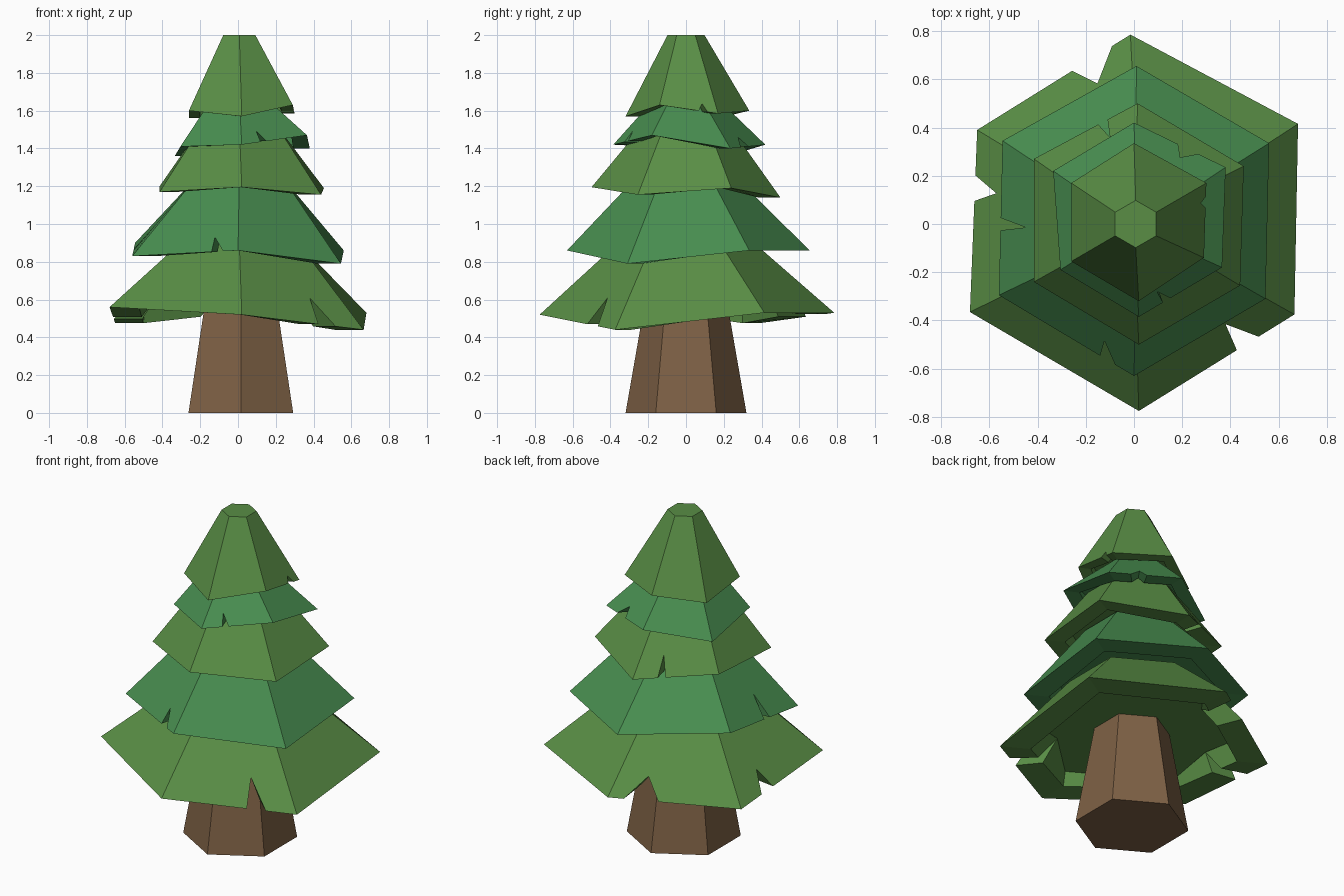
import bpy, bmesh, math
from mathutils import Vector

if "Cube" in bpy.data.objects:
    bpy.data.objects.remove(bpy.data.objects["Cube"])


def material(name, rgb):
    m = bpy.data.materials.new(name)
    m.diffuse_color = (*rgb, 1)
    m.use_nodes = True
    m.node_tree.nodes["Principled BSDF"].inputs["Base Color"].default_value = m.diffuse_color
    return m


def finish(name, bm, mat):
    bmesh.ops.recalc_face_normals(bm, faces=bm.faces)
    me = bpy.data.meshes.new(name)
    bm.to_mesh(me)
    bm.free()
    me.materials.append(mat)
    ob = bpy.data.objects.new(name, me)
    bpy.context.collection.objects.link(ob)
    return ob


def hexagon(r, z, cx=0.0):
    # counter-clockwise, starting at the front corner
    return [Vector((cx + r * math.sin(k * math.pi / 3), -r * math.cos(k * math.pi / 3), z))
            for k in range(6)]


def tier(name, rim, top_r, top_z, lift, notches, mat):
    """Hollow, uneven hexagonal skirt; notches = (side, t0, t_apex, t1, depth)."""
    bm = bmesh.new()
    rim = [Vector(p) for p in rim]
    top = hexagon(top_r, top_z, 0.007)
    ceil_z = sum(p.z for p in rim) / 6 + lift
    ceil = [Vector((p.x * .75, p.y * .75, ceil_z)) for p in rim]
    tv = [bm.verts.new(p) for p in top]
    cv = [bm.verts.new(p) for p in ceil]

    def pair(p):
        # outer point and its inner-lip partner
        return (bm.verts.new(p),
                bm.verts.new((p.x * .77, p.y * .77, min(p.z, ceil_z - .005))))

    corners = [pair(p) for p in rim]
    for i in range(6):
        j = (i + 1) % 6
        line = [corners[i]]
        for side, t0, ta, t1, d in notches:
            if side == i:
                apex = rim[i].lerp(rim[j], ta).lerp(top[i].lerp(top[j], ta), d)
                line += [pair(rim[i].lerp(rim[j], t0)), pair(apex),
                         pair(rim[i].lerp(rim[j], t1))]
        line.append(corners[j])
        bm.faces.new([a for a, b in line] + [tv[j], tv[i]])
        bm.faces.new([b for a, b in line] + [cv[j], cv[i]])
        for (a, b), (c, e) in zip(line, line[1:]):
            bm.faces.new((a, c, e, b))
    bm.faces.new(tv)
    bm.faces.new(cv)
    return finish(name, bm, mat)


leaf = material("leaf_green", (0.10, 0.27, 0.06))
pine = material("pine_green", (0.065, 0.27, 0.08))
bark = material("bark_brown", (0.21, 0.12, 0.06))

# Trunk
bm = bmesh.new()
lo = [bm.verts.new(p) for p in hexagon(.32, 0, .015)]
hi = [bm.verts.new(p) for p in hexagon(.205, .66, .015)]
for i in range(6):
    j = (i + 1) % 6
    bm.faces.new((lo[i], lo[j], hi[j], hi[i]))
bm.faces.new(lo)
bm.faces.new(hi)
finish("trunk", bm, bark)

# Foliage tiers, bottom to top; rim corners run front, front right, back right,
# back, back left, front left
tier("foliage_bottom",
     [(.02, -.775, .52), (.665, -.375, .44), (.68, .415, .53),
      (-.015, .785, .53), (-.65, .39, .475), (-.68, -.365, .56)],
     .36, .90, .10,
     [(0, .63, .68, .77, .33), (3, .12, .26, .38, .27), (4, .25, .32, .39, .25)], leaf)
tier("foliage_lower",
     [(0, -.63, .86), (.545, -.31, .79), (.56, .335, .86),
      (.01, .655, .86), (-.545, .345, .90), (-.56, -.295, .83)],
     .27, 1.24, .09,
     [(4, .5, .56, .58, .32), (5, .75, .75, .86, .2)], pine)
tier("foliage_middle",
     [(.02, -.5, 1.195), (.44, -.255, 1.155), (.455, .24, 1.19),
      (.015, .5, 1.14), (-.415, .27, 1.20), (-.415, -.24, 1.17)],
     .23, 1.52, .075,
     [(3, .29, .31, .38, .3)], leaf)
tier("foliage_upper",
     [(.02, -.385, 1.42), (.365, -.18, 1.47), (.38, .235, 1.40),
      (0, .42, 1.42), (-.335, .22, 1.36), (-.305, -.19, 1.41)],
     .17, 1.66, .07,
     [(0, .29, .27, .38, .27), (2, .3, .43, .52, .2)], pine)
tier("foliage_top",
     [(.02, -.32, 1.57), (.29, -.14, 1.63), (.30, .17, 1.585),
      (0, .335, 1.60), (-.26, .17, 1.56), (-.26, -.155, 1.60)],
     .098, 2.0, .07,
     [(1, .67, .75, .82, .1)], leaf)
